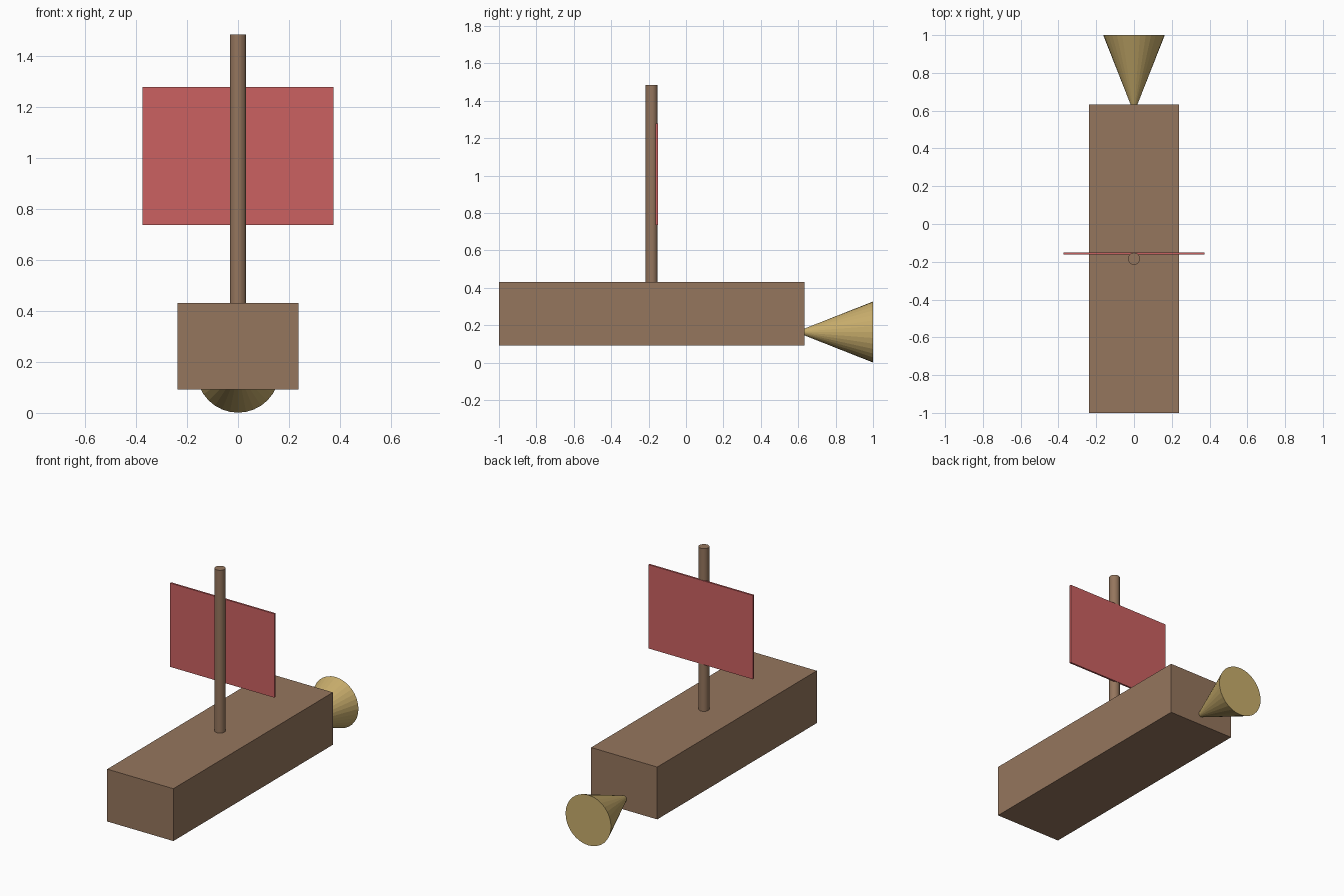
import bpy
import math

if "Cube" in bpy.data.objects:
    bpy.data.objects.remove(bpy.data.objects["Cube"])


def material(name, rgb):
    m = bpy.data.materials.new(name)
    m.diffuse_color = (*rgb, 1)
    m.use_nodes = True
    m.node_tree.nodes["Principled BSDF"].inputs["Base Color"].default_value = m.diffuse_color
    return m


wood = material("brown wood", (0.30, 0.18, 0.11))
red = material("red cloth", (0.60, 0.12, 0.12))
brass = material("brass", (0.58, 0.42, 0.15))


def finish(name, mat):
    ob = bpy.context.object
    ob.name = name
    ob.data.materials.append(mat)
    return ob


def box(name, low, high, mat):
    centre = [(a + b) / 2 for a, b in zip(low, high)]
    bpy.ops.mesh.primitive_cube_add(size=1, location=centre)
    ob = finish(name, mat)
    for v in ob.data.vertices:
        v.co = [c * (b - a) for c, a, b in zip(v.co, low, high)]
    return ob


# Hull block
box("hull", (-0.237, -1.0, 0.092), (0.237, 0.633, 0.431), wood)

# Mast standing on the deck
bpy.ops.mesh.primitive_cylinder_add(vertices=32, radius=0.032, depth=1.055,
                                    location=(0, -0.184, 0.9575))
finish("mast", wood)

# Flat sail on the back of the mast
box("sail", (-0.374, -0.162, 0.737), (0.374, -0.150, 1.28), red)

# Cone at the stern: tip sunk into the hull, wide base facing +y
tip, base = 0.587, 1.0
bpy.ops.mesh.primitive_cone_add(vertices=32, radius1=0.163, radius2=0,
                                depth=base - tip,
                                location=(0, (tip + base) / 2, 0.164),
                                rotation=(math.pi / 2, 0, 0))
finish("stern_cone", brass)
